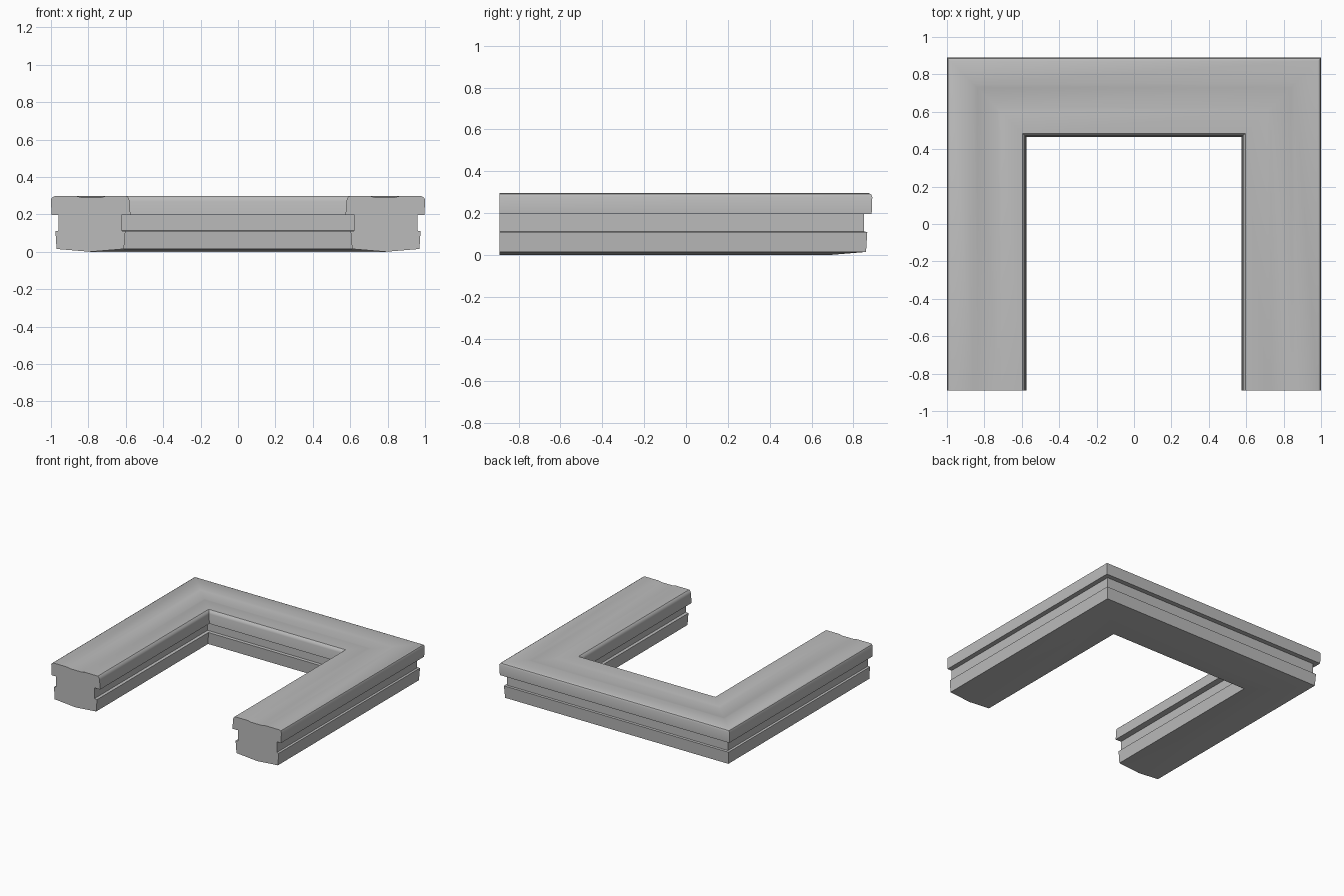
import bpy, bmesh, math

cube = bpy.data.objects.get("Cube")
if cube:
    bpy.data.objects.remove(cube, do_unlink=True)

grey = bpy.data.materials.new("plain_grey")
grey.use_nodes = True
color = (0.5, 0.5, 0.5, 1)
grey.diffuse_color = color
grey.node_tree.nodes["Principled BSDF"].inputs["Base Color"].default_value = color

HALF_W, BACK, FRONT = 1.0, 0.89, -0.89

# Moulding section: (distance inward from the outer edge, height)
profile = [
    # crowned underside
    (0.03, 0.015), (0.21, 0.0), (0.39, 0.015),
    # inner side with groove
    (0.398, 0.11), (0.376, 0.113), (0.376, 0.197), (0.425, 0.197),
    (0.42, 0.27), (0.416, 0.287), (0.405, 0.297),
    # top with shallow recess
    (0.29, 0.297), (0.268, 0.291), (0.162, 0.291), (0.14, 0.297),
    # outer side with groove
    (0.018, 0.297), (0.006, 0.291), (0.0, 0.278), (0.003, 0.197),
    (0.04, 0.197), (0.04, 0.113), (0.024, 0.11),
]


def stations(d):
    """Path corners of the U, moved inward by d, so that corners are mitred."""
    x, y = HALF_W - d, BACK - d
    return [(-x, FRONT), (-x, y), (x, y), (x, FRONT)]


# Sweep the section along the three sides
bm = bmesh.new()
strands = [[bm.verts.new((x, y, z)) for x, y in stations(d)] for d, z in profile]
for i, a in enumerate(strands):
    b = strands[(i + 1) % len(strands)]
    for k in range(3):
        bm.faces.new((a[k], a[k + 1], b[k + 1], b[k]))
# Flat cut ends
for k in (0, 3):
    bm.faces.new([s[k] for s in strands])
bmesh.ops.recalc_face_normals(bm, faces=bm.faces)

mesh = bpy.data.meshes.new("frame_moulding")
bm.to_mesh(mesh)
bm.free()
mesh.materials.append(grey)
frame = bpy.data.objects.new("frame_moulding", mesh)
bpy.context.collection.objects.link(frame)

bpy.context.view_layer.objects.active = frame
frame.select_set(True)
bpy.ops.object.shade_smooth_by_angle(angle=math.radians(35))
